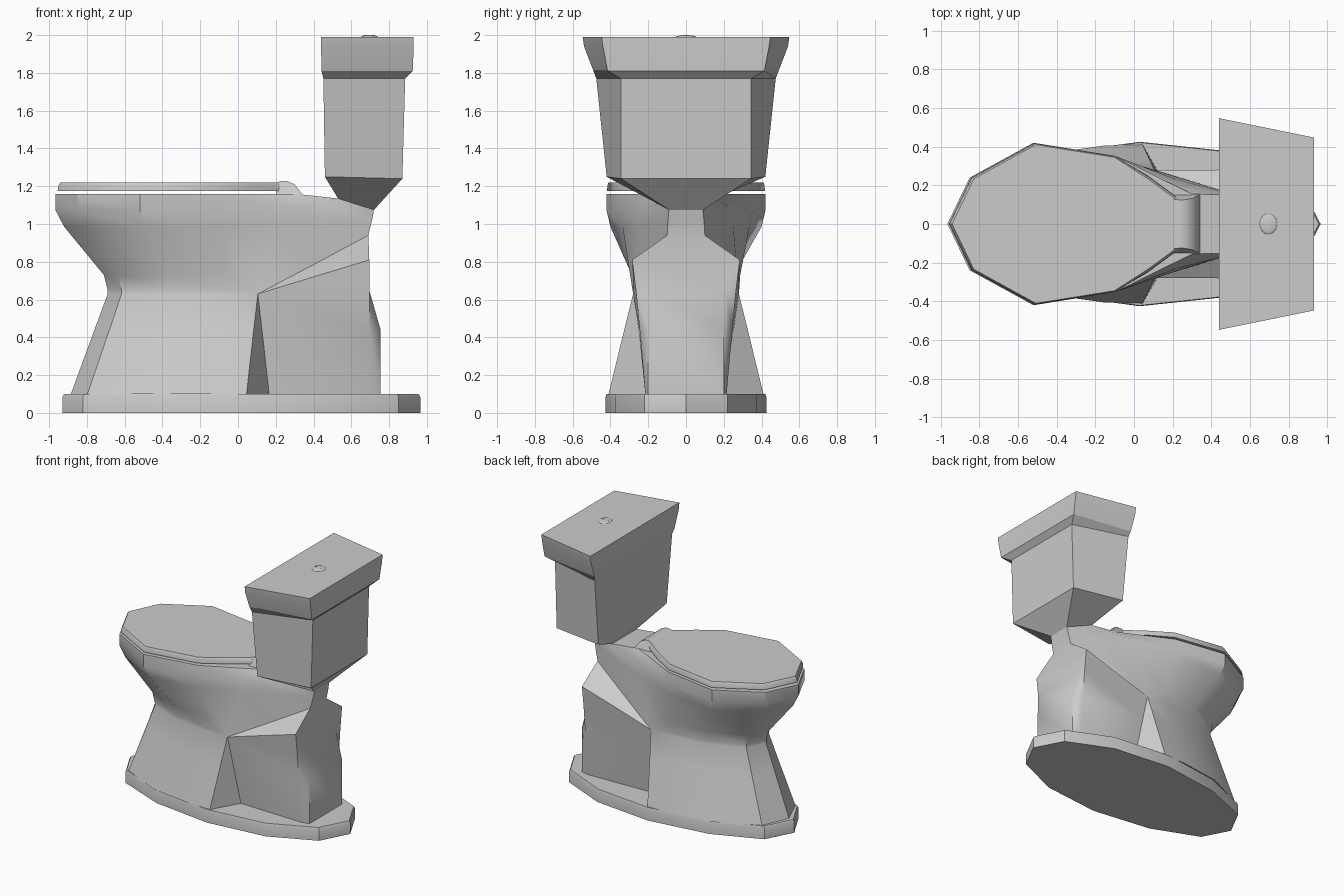
import bpy, bmesh, math

cube = bpy.data.objects.get("Cube")
if cube:
    bpy.data.objects.remove(cube, do_unlink=True)

# Single ceramic colour
ceramic = bpy.data.materials.new("grey_ceramic")
ceramic.use_nodes = True
COLOUR = (0.6, 0.6, 0.6, 1)
ceramic.diffuse_color = COLOUR
ceramic.node_tree.nodes["Principled BSDF"].inputs["Base Color"].default_value = COLOUR


def finish(obj, angle=30):
    obj.data.materials.append(ceramic)
    bpy.ops.object.select_all(action='DESELECT')
    obj.select_set(True)
    bpy.context.view_layer.objects.active = obj
    bpy.ops.object.shade_smooth_by_angle(angle=math.radians(angle))


def loft(name, halves, angle=30):
    """Skin mirrored half outlines, listed bottom to top, and cap both ends."""
    bm = bmesh.new()
    rings = []
    for half in halves:
        loop = half + [(x, -y, z) for x, y, z in reversed(half)]
        rings.append([bm.verts.new(p) for p in loop])
    n = len(rings[0])
    for low, high in zip(rings, rings[1:]):
        for i in range(n):
            j = (i + 1) % n
            bm.faces.new((low[i], low[j], high[j], high[i]))
    for ring in (rings[0], rings[-1]):
        for i in range(n // 2 - 1):
            bm.faces.new((ring[i], ring[i + 1], ring[n - 2 - i], ring[n - 1 - i]))
    bmesh.ops.remove_doubles(bm, verts=bm.verts[:], dist=0.0005)
    bmesh.ops.dissolve_degenerate(bm, edges=bm.edges[:], dist=0.0005)
    bmesh.ops.recalc_face_normals(bm, faces=bm.faces[:])
    mesh = bpy.data.meshes.new(name)
    bm.to_mesh(mesh)
    bm.free()
    obj = bpy.data.objects.new(name, mesh)
    bpy.context.collection.objects.link(obj)
    finish(obj, angle)
    return obj


# Nose outlines: fraction along the length, fraction of the half width
FOOT = [(0, 0), (0.12, 0.5), (0.56, 0.88), (1, 0.99)]
RIM = [(0, 0), (0.133, 0.57), (0.515, 1), (1, 0.84)]


def nose(shape, front, back, width, z):
    return [(front + u * (back - front), v * width, z) for u, v in shape]


# Floor slab
slab = [(-0.93, 0), (-0.82, 0.21), (-0.45, 0.36), (0.03, 0.425),
        (0.5, 0.375), (0.85, 0.22), (0.965, 0)]
loft("floor_slab", [[(x * s, y * s, z) for x, y in slab]
                    for s, z in ((1, 0), (1, 0.085), (0.99, 0.1))])

# Pedestal and bowl: nose rows, then the stepped trapway and neck rows
noses = [
    nose(FOOT, -0.885, -0.15, 0.41, 0.1),
    nose(FOOT, -0.76, -0.1, 0.325, 0.44),
    nose(FOOT, -0.69, -0.08, 0.28, 0.63),
    nose(FOOT, -0.69, -0.08, 0.28, 0.65),
    nose(FOOT, -0.71, -0.08, 0.29, 0.73),
    nose(RIM, -0.92, -0.08, 0.4, 0.985),
    nose(RIM, -0.965, -0.1, 0.42, 1.07),
    nose(RIM, -0.965, -0.1, 0.42, 1.16),
]
hip = (0.105, 0.28, 0.63)
neck = (0.72, 0.09, 1.075)
waist = (0.69, 0.1, 0.94)
tails = [
    [(0.045, 0.41, 0.1), (0.165, 0.2, 0.1), (0.695, 0.215, 0.1), (0.755, 0.2, 0.1)],
    [(0.083, 0.327, 0.44), (0.127, 0.251, 0.44), (0.695, 0.245, 0.44), (0.755, 0.2, 0.44)],
    [hip, hip, (0.695, 0.265, 0.65), (0.695, 0.21, 0.65)],
    [hip, (0.4, 0.28, 0.72), (0.695, 0.285, 0.81), (0.695, 0.285, 0.81)],
    [hip, (0.4, 0.19, 0.785), waist, waist],
    [(0.2, 0.25, 1.0), (0.45, 0.17, 1.02), (0.71, 0.095, 1.02), (0.71, 0.095, 1.02)],
    [(0.22, 0.23, 1.09), (0.5, 0.16, 1.1), neck, neck],
    [(0.3, 0.155, 1.16), (0.53, 0.15, 1.135), neck, neck],
]
loft("bowl_and_pedestal", [a + b for a, b in zip(noses, tails)], 35)

# Lid floating just above the rim
loft("seat_lid", [nose(RIM, f, -0.1, w, z) + [(0.07, s + 0.11, z), (0.22, s, z)]
                  for f, w, s, z in ((-0.955, 0.418, 0.14, 1.176),
                                     (-0.95, 0.416, 0.137, 1.205),
                                     (-0.94, 0.41, 0.125, 1.22))], 40)

# Rounded hinge joining the lid to the rear deck
hinge = [(0.2, 1.218), (0.23, 1.228), (0.26, 1.228), (0.3, 1.21), (0.34, 1.157)]
loft("lid_hinge", [[(x, 0.155, 1.15) for x, z in hinge],
                   [(x, 0.125 + (1.228 - z) * 0.4, z) for x, z in hinge]], 40)

# Cistern: front x, front half width, back x, back half width, front z, back z
cistern = [
    (0.53, 0.155, 0.72, 0.09, 1.135, 1.075),
    (0.46, 0.42, 0.87, 0.345, 1.25, 1.24),
    (0.452, 0.475, 0.885, 0.345, 1.77, 1.77),
    (0.442, 0.49, 0.925, 0.415, 1.81, 1.81),
    (0.44, 0.54, 0.93, 0.44, 1.94, 1.94),
    (0.44, 0.547, 0.93, 0.447, 1.99, 1.99),
]
loft("cistern", [[(fx, fy, fz), (bx, by, bz)]
                 for fx, fy, bx, by, fz, bz in cistern], 32)

# Flush button: low dome with a thin divider
bpy.ops.mesh.primitive_uv_sphere_add(segments=16, ring_count=8, radius=1,
                                     location=(0.695, 0, 1.988))
button = bpy.context.object
button.name = "flush_button"
button.scale = (0.047, 0.055, 0.012)
finish(button)
bpy.ops.mesh.primitive_cube_add(size=1, location=(0.695, 0, 1.997))
divider = bpy.context.object
divider.name = "button_divider"
divider.scale = (0.06, 0.008, 0.006)
finish(divider)
